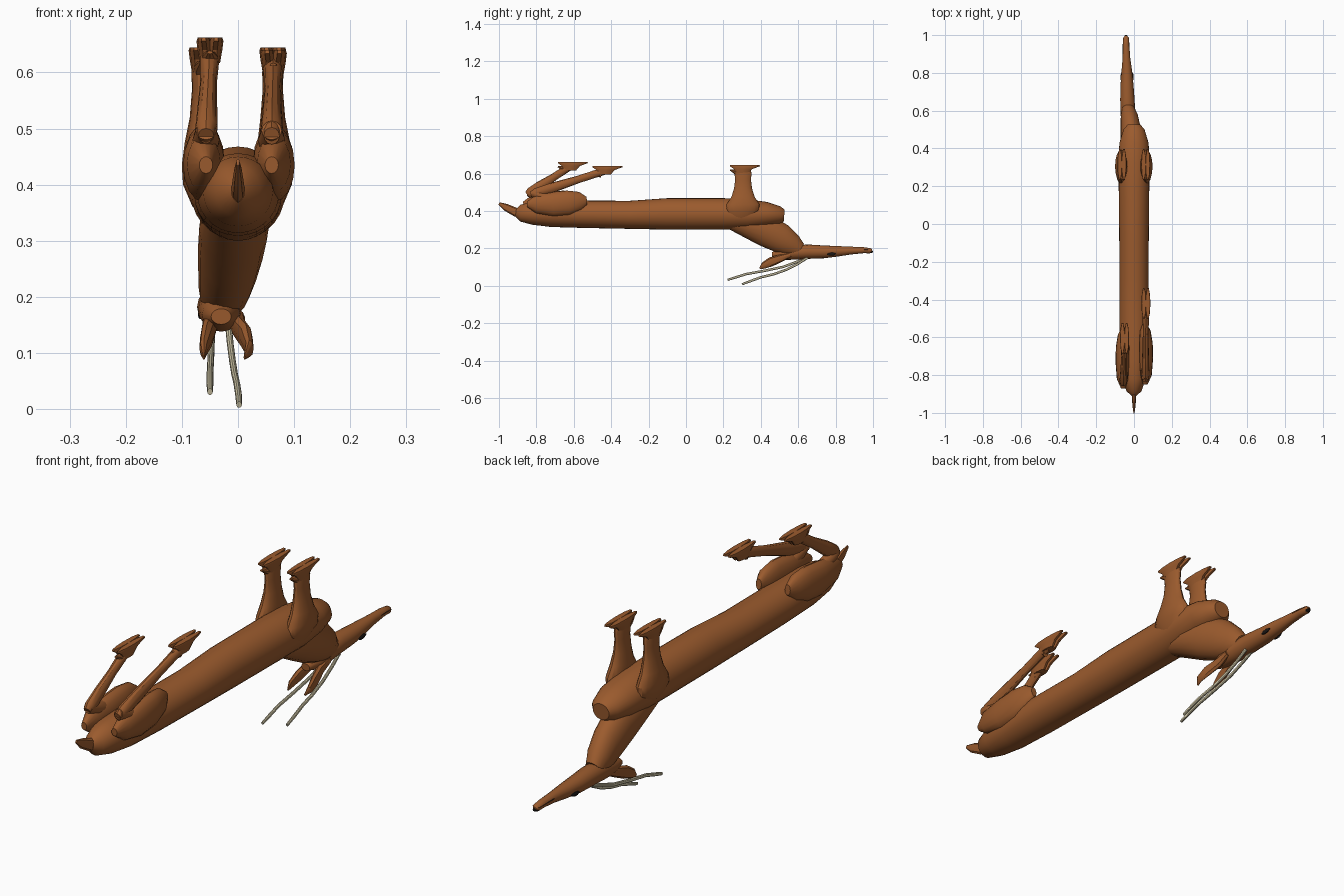
import bpy, bmesh, math
from mathutils import Vector


def material(name, color):
    m = bpy.data.materials.new(name)
    m.diffuse_color = (*color, 1)
    return m


FUR = material("fur", (0.33, 0.105, 0.027))
HORN = material("horn", (0.62, 0.56, 0.38))
DARK = material("dark", (0.01, 0.008, 0.007))


def loft(name, rings, mat=FUR, sides=16, axis=None):
    """Skin elliptical rings (x, y, z, half width, half depth) along a path in the yz plane."""
    bm = bmesh.new()
    pts = [Vector(r[:3]) for r in rings]
    loops = []
    for i, r in enumerate(rings):
        t = Vector(axis) if axis else pts[min(i + 1, len(pts) - 1)] - pts[max(i - 1, 0)]
        t.x = 0
        up = Vector((1, 0, 0)).cross(t.normalized())
        loops.append([bm.verts.new(pts[i] + Vector((r[3] * math.cos(a), 0, 0)) + up * r[4] * math.sin(a))
                      for a in (2 * math.pi * k / sides for k in range(sides))])
    for a, b in zip(loops, loops[1:]):
        for k in range(sides):
            n = (k + 1) % sides
            bm.faces.new((a[k], a[n], b[n], b[k]))
    bm.faces.new(loops[0][::-1])
    bm.faces.new(loops[-1])
    bmesh.ops.recalc_face_normals(bm, faces=bm.faces)
    me = bpy.data.meshes.new(name)
    bm.to_mesh(me)
    bm.free()
    ob = bpy.data.objects.new(name, me)
    bpy.context.collection.objects.link(ob)
    me.materials.append(mat)
    bpy.context.view_layer.objects.active = ob
    ob.select_set(True)
    bpy.ops.object.shade_smooth_by_angle(angle=math.radians(32))
    ob.select_set(False)
    return ob


# Torso, lying on its back
loft("torso", [
    (0, -.91, .39, .012, .02), (0, -.885, .388, .04, .045), (0, -.82, .388, .062, .062),
    (0, -.72, .385, .073, .071), (0, -.55, .382, .078, .073), (0, -.3, .379, .077, .075),
    (0, -.1, .384, .078, .084), (0, .2, .384, .081, .084), (0, .33, .382, .083, .08),
    (0, .43, .382, .077, .066), (0, .5, .377, .056, .048), (0, .525, .375, .035, .032)], sides=28)

# Tail
loft("tail", [(0, -.86, .385, .016, .03), (0, -.91, .393, .012, .024),
              (0, -.965, .42, .008, .019), (0, -1.0, .44, .003, .007)], sides=8)

# Neck, bent down and slightly to one side
loft("neck", [
    (-.005, .24, .345, .055, .045), (-.007, .34, .325, .062, .075), (-.012, .43, .293, .059, .087),
    (-.018, .51, .252, .053, .08), (-.024, .57, .215, .046, .062), (-.03, .61, .19, .034, .04)], sides=18)

# Head and muzzle
loft("head", [
    (-.03, .46, .165, .018, .014), (-.03, .51, .168, .034, .03), (-.032, .58, .178, .039, .039),
    (-.035, .66, .182, .038, .038), (-.037, .74, .181, .034, .034), (-.038, .81, .184, .028, .028),
    (-.04, .88, .188, .02, .021), (-.042, .95, .19, .017, .016), (-.042, .985, .187, .015, .014),
    (-.042, .995, .186, .008, .008)], sides=16)
loft("mouth_line", [(-.042, .9, .194, .0195, .002), (-.042, .95, .193, .0178, .002),
                    (-.042, .988, .191, .0145, .002)], DARK, 12)
loft("nose", [(-.042, .972, .18, .011, .006), (-.042, .99, .181, .011, .007),
              (-.042, 1.0, .183, .005, .004)], DARK, 10)

for side, s in (("left", -1), ("right", 1)):
    # Eyes
    ex = -.037 + s * .0295
    loft(side + "_eye", [(ex, .755, .168, .002, .002), (ex, .767, .168, .005, .008),
                         (ex, .785, .169, .005, .009), (ex, .802, .171, .002, .002)], DARK, 10)
    # Ears
    b, t = (-.05, -.061) if s < 0 else (0, .012)
    bend = 0 if s < 0 else .008
    loft(side + "_ear", [(b, .56, .165, .012, .012), (b, .51, .148, .014, .02),
                         ((b + t) / 2 + bend, .455, .128, .012, .025),
                         (t + bend, .415, .108, .008, .018), (t, .395, .092, .002, .005)], sides=8)

# Antlers
loft("left_antler", [(-.045, .65, .15, .006, .007), (-.047, .6, .131, .006, .007),
                     (-.048, .52, .101, .006, .007), (-.049, .42, .08, .006, .007),
                     (-.05, .32, .062, .006, .007), (-.05, .26, .043, .006, .007),
                     (-.05, .222, .031, .005, .006)], HORN, 10)
loft("right_antler", [(-.017, .65, .15, .006, .007), (-.014, .6, .118, .006, .007),
                      (-.01, .54, .087, .006, .007), (-.006, .47, .062, .006, .007),
                      (-.002, .4, .045, .006, .007), (.001, .345, .025, .006, .007),
                      (.002, .3, .008, .005, .006)], HORN, 10)


def hoof(name, x, y, z):
    """Two flat pointed toes and a dew claw, sole upwards at height z."""
    for tag, s in (("inner", -1), ("outer", 1)):
        loft(f"{name}_{tag}_toe", [
            (x + s * .007, y - .005, z - .045, .011, .035), (x + s * .009, y, z - .022, .013, .05),
            (x + s * .011, y + .01, z - .006, .013, .085), (x + s * .011, y + .01, z, .011, .083)],
            sides=10, axis=(0, 0, 1))
    loft(name + "_dew_claw", [(x, y - .02, z - .045, .014, .02), (x, y - .045, z - .034, .014, .012),
                              (x, y - .07, z - .026, .005, .003)], sides=8)


def front_leg(name, x, y, z):
    loft(name, [(x * .95, y - .01, .36, .02, .06), (x * 1.03, y - .005, .40, .032, .092),
                (x * 1.05, y, .435, .033, .088), (x * 1.03, y, .475, .029, .062),
                (x, y, .52, .022, .048), (x, y, .57, .018, .042),
                (x, y, .60, .019, .046), (x, y, z - .02, .016, .04)], axis=(0, 0, 1))
    hoof(name + "_hoof", x, y, z)


def hind_leg(name, x, dy, foot):
    s = 1 if x > 0 else -1
    fx, fy, fz = foot
    # Thigh folded along the flank
    loft(name + "_thigh", [
        (x, -.87 + dy, .435, .012, .015), (x + s * .004, -.82 + dy, .437, .03, .05),
        (x + s * .004, -.73 + dy, .435, .037, .066), (x + s * .003, -.65 + dy, .442, .036, .067),
        (x, -.585 + dy, .452, .028, .05), (x - s * .003, -.55 + dy, .455, .012, .02)])
    # Hock
    loft(name + "_hock", [(x, -.74 + dy, .46, .022, .028), (x, -.80 + dy, .48, .024, .026),
                          (x, -.845 + dy, .497, .018, .018)], sides=12)
    # Shank up to the hoof
    a, b = Vector((x, -.85 + dy, .487)), Vector((fx, fy - .01, fz - .028))
    prof = [(0, .014, .016), (.08, .02, .026), (.3, .018, .027), (.65, .015, .02), (.9, .017, .02), (1, .018, .02)]
    loft(name + "_shank", [(*a.lerp(b, t), w, d) for t, w, d in prof], sides=12)
    hoof(name + "_hoof", fx, fy, fz)


# Legs pointing upwards
front_leg("left_front_leg", -.064, .305, .645)
front_leg("right_front_leg", .062, .305, .645)
hind_leg("left_hind_leg", -.057, 0, (-.05, -.615, .662))
hind_leg("right_hind_leg", .06, .02, (.063, -.43, .64))
